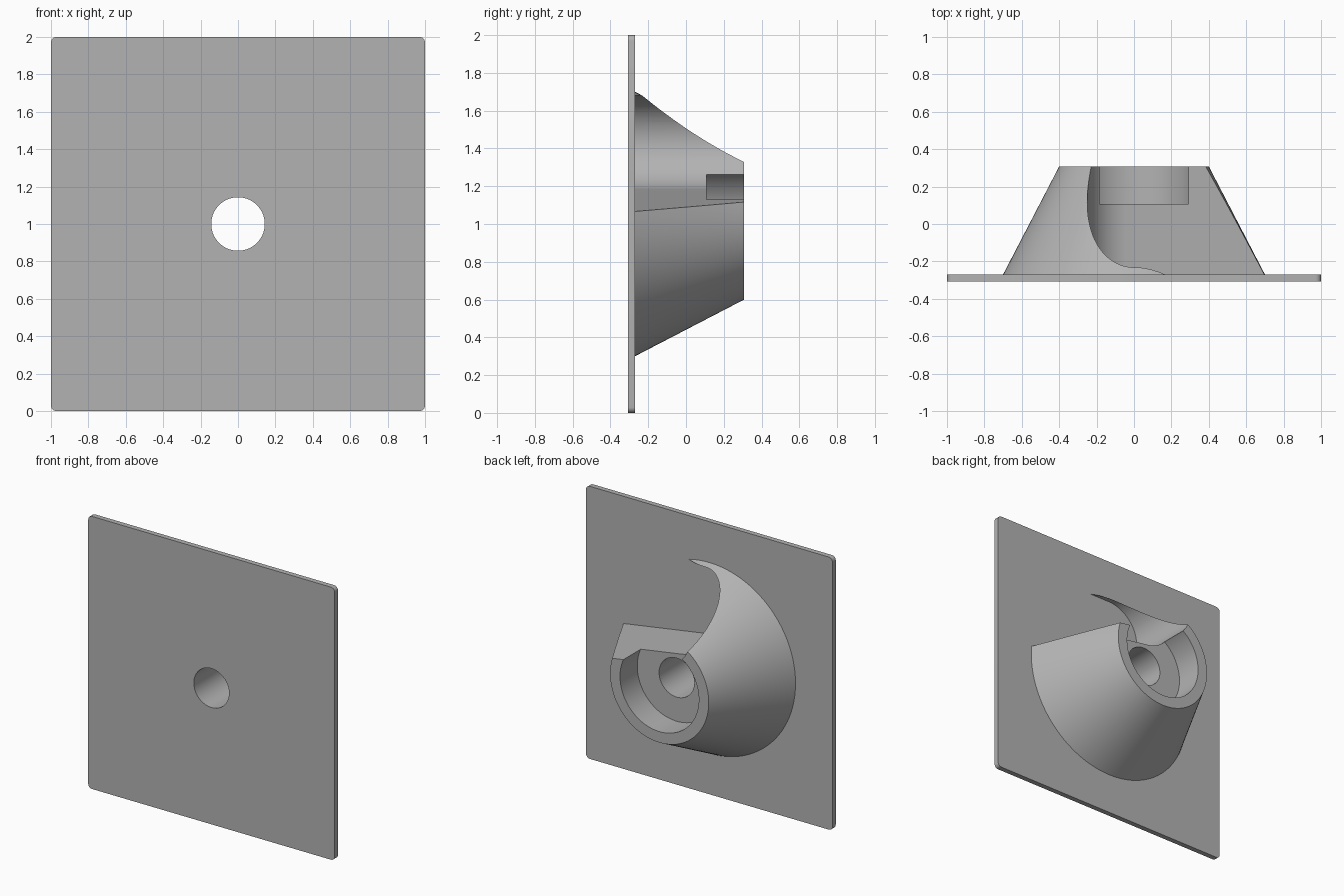
import bpy, bmesh
from math import sin, cos, radians, pi

cube = bpy.data.objects.get("Cube")
if cube:
    bpy.data.objects.remove(cube, do_unlink=True)

grey = bpy.data.materials.new("mid grey")
grey.use_nodes = True
grey.diffuse_color = (0.45, 0.45, 0.45, 1)
grey.node_tree.nodes["Principled BSDF"].inputs["Base Color"].default_value = (0.45, 0.45, 0.45, 1)

MID = 1.0                                  # height of the mount axis
FRONT, SEAT, BACK = -0.308, -0.27, 0.308   # plate front, plate back, cone end


def arc(cx, cz, r, start, end, n):
    """Points along an arc in the x-z plane, angles in degrees."""
    return [(cx + r * cos(radians(start + (end - start) * i / n)),
             cz + r * sin(radians(start + (end - start) * i / n))) for i in range(n + 1)]


def circle(r, n=128):
    return arc(0, MID, r, 0, 360, n)[:-1]


def loft(name, *sections):
    """Solid through matching outlines, each given as (y, points)."""
    bm = bmesh.new()
    rings = [[bm.verts.new((x, y, z)) for x, z in pts] for y, pts in sections]
    n = len(rings[0])
    for a, b in zip(rings, rings[1:]):
        for i in range(n):
            j = (i + 1) % n
            bm.faces.new((a[i], a[j], b[j], b[i]))
    bm.faces.new(rings[0][::-1])
    bm.faces.new(rings[-1])
    bmesh.ops.recalc_face_normals(bm, faces=bm.faces)
    mesh = bpy.data.meshes.new(name)
    bm.to_mesh(mesh)
    bm.free()
    mesh.materials.append(grey)
    obj = bpy.data.objects.new(name, mesh)
    bpy.context.collection.objects.link(obj)
    return obj


def combine(target, tool, operation):
    """Apply a boolean and discard the tool."""
    mod = target.modifiers.new(operation.lower(), 'BOOLEAN')
    mod.operation, mod.object, mod.solver = operation, tool, 'EXACT'
    tool.hide_render = True
    bpy.context.view_layer.objects.active = target
    bpy.ops.object.modifier_apply(modifier=mod.name)
    bpy.data.objects.remove(tool, do_unlink=True)


# Square plate with rounded corners
r = 0.03
corners = [(1, 1), (-1, 1), (-1, -1), (1, -1)]
outline = [p for k, (sx, sz) in enumerate(corners)
           for p in arc(sx * (1 - r), MID + sz * (1 - r), r, 90 * k, 90 * k + 90, 6)]
plate = loft("wall_mount", (FRONT, outline), (SEAT, outline))

# Tapered boss, rooted slightly inside the plate
boss = loft("boss", (SEAT - 0.015, circle(0.7)), (SEAT, circle(0.7)), (BACK, circle(0.4)))

# Side slot with a round end, level roof and sloping floor
tilt = radians(9)
slot_pts = arc(0, MID + 0.43, 0.25, 90, 261, 48)
fx, fz = slot_pts[-1]
slot_pts += [(fx + cos(tilt), fz - sin(tilt)), (1, MID + 0.68)]
combine(boss, loft("slot_cutter", (SEAT, slot_pts), (BACK + 0.1, slot_pts)), 'DIFFERENCE')
combine(plate, boss, 'UNION')

# Wide recess in the end, then the through hole
for name, radius, start in (("recess_cutter", 0.32, 0.108), ("hole_cutter", 0.143, FRONT - 0.1)):
    cutter = loft(name, (start, circle(radius)), (BACK + 0.1, circle(radius)))
    combine(plate, cutter, 'DIFFERENCE')

# Smooth round walls, crisp edges
bpy.ops.object.select_all(action='DESELECT')
plate.select_set(True)
bpy.context.view_layer.objects.active = plate
bpy.ops.object.shade_smooth_by_angle(angle=radians(25))
